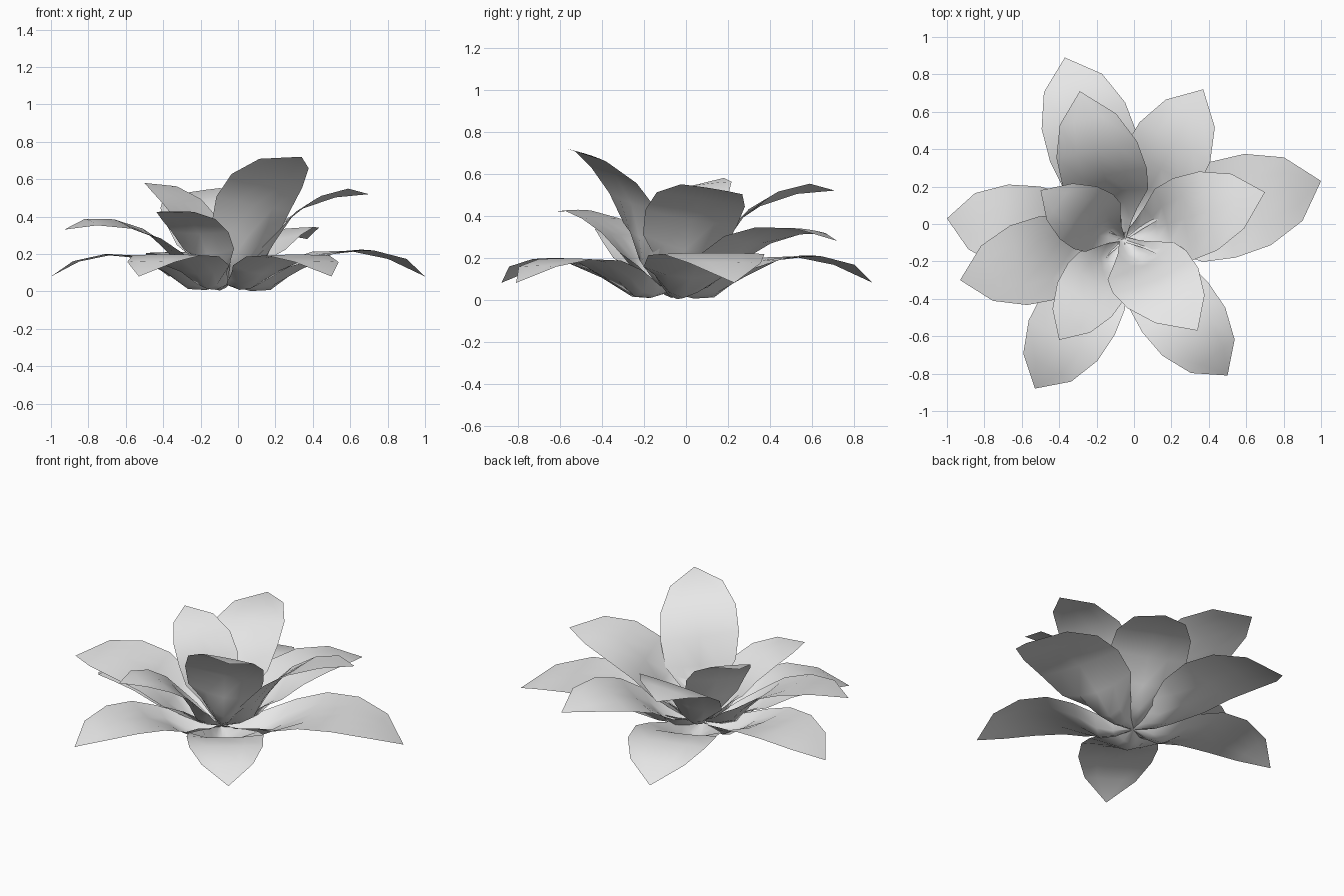
import bpy
import bmesh
from math import atan2, hypot
from mathutils import Matrix, Vector

if "Cube" in bpy.data.objects:
    bpy.data.objects.remove(bpy.data.objects["Cube"], do_unlink=True)

# One plain grey material
grey = bpy.data.materials.new("light_grey")
grey.use_nodes = True
grey.diffuse_color = (0.8, 0.8, 0.8, 1)
grey.node_tree.nodes["Principled BSDF"].inputs["Base Color"].default_value = (0.8, 0.8, 0.8, 1)

# Unit leaf rows: distance along, spine height, half width, raised edge
ROWS = [
    (0.00, 0.00, 0.015, 0.01),
    (0.12, -0.03, 0.075, 0.065),
    (0.22, -0.025, 0.13, 0.10),
    (0.34, 0.06, 0.215, 0.05),
    (0.50, 0.145, 0.24, 0.015),
    (0.68, 0.17, 0.23, -0.005),
    (0.86, 0.13, 0.16, -0.005),
]
TIP = Vector((1, 0, 0.04))
ACROSS = (-1, -0.5, 0, 0.5, 1)
BASE = Vector((-0.06, -0.08, 0.035))


def add_leaf(name, tip, tilt):
    """Keeled, arching leaf pitched so its point lands on tip; tilt lifts its right edge."""
    reach = Vector(tip) - BASE
    flat = hypot(reach.x, reach.y)
    yaw = atan2(reach.y, reach.x)
    pitch = atan2(reach.z, flat) - atan2(TIP.z, TIP.x)
    place = (Matrix.Translation(BASE) @ Matrix.Rotation(yaw, 4, 'Z')
             @ Matrix.Rotation(-pitch, 4, 'Y')
             @ Matrix.Scale(reach.length / TIP.length, 4))

    bm = bmesh.new()
    grid = [[bm.verts.new((along, u * half, height + lift * u * u - tilt * u * half))
             for u in ACROSS]
            for along, height, half, lift in ROWS]
    for near, far in zip(grid, grid[1:]):
        for i in range(len(ACROSS) - 1):
            bm.faces.new((near[i], far[i], far[i + 1], near[i + 1]))
    point = bm.verts.new(TIP)
    for a, b in zip(grid[-1], grid[-1][1:]):
        bm.faces.new((a, point, b))
    bmesh.ops.transform(bm, matrix=place, verts=bm.verts)
    for face in bm.faces:
        face.smooth = True

    mesh = bpy.data.meshes.new(name)
    bm.to_mesh(mesh)
    bm.free()
    mesh.materials.append(grey)
    bpy.context.collection.objects.link(bpy.data.objects.new(name, mesh))


# Drooping outer ring, spreading middle leaves and upright inner leaves: tip, tilt
LEAVES = {
    "outer_leaf_back": ((-0.37, 0.89, 0.08), 0),
    "outer_leaf_left": ((1.00, 0.23, 0.08), 0),
    "outer_leaf_front_left": ((0.50, -0.81, 0.08), 0),
    "outer_leaf_front_right": ((-0.53, -0.88, 0.08), 0),
    "outer_leaf_right": ((-1.00, 0.03, 0.08), 0),
    "middle_leaf_back_left": ((0.37, 0.72, 0.28), 0.08),
    "middle_leaf_right": ((-0.93, -0.30, 0.33), 0.12),
    "middle_leaf_front_right": ((-0.40, -0.62, 0.42), 0),
    "inner_leaf_back": ((-0.29, 0.71, 0.52), 0.18),
    "inner_leaf_left": ((0.70, 0.17, 0.52), 0.18),
    "inner_leaf_right": ((-0.50, 0.18, 0.58), 0.12),
    "inner_leaf_front_left": ((0.34, -0.57, 0.72), 0.24),
}
for leaf_name, (leaf_tip, leaf_tilt) in LEAVES.items():
    add_leaf(leaf_name, leaf_tip, leaf_tilt)
